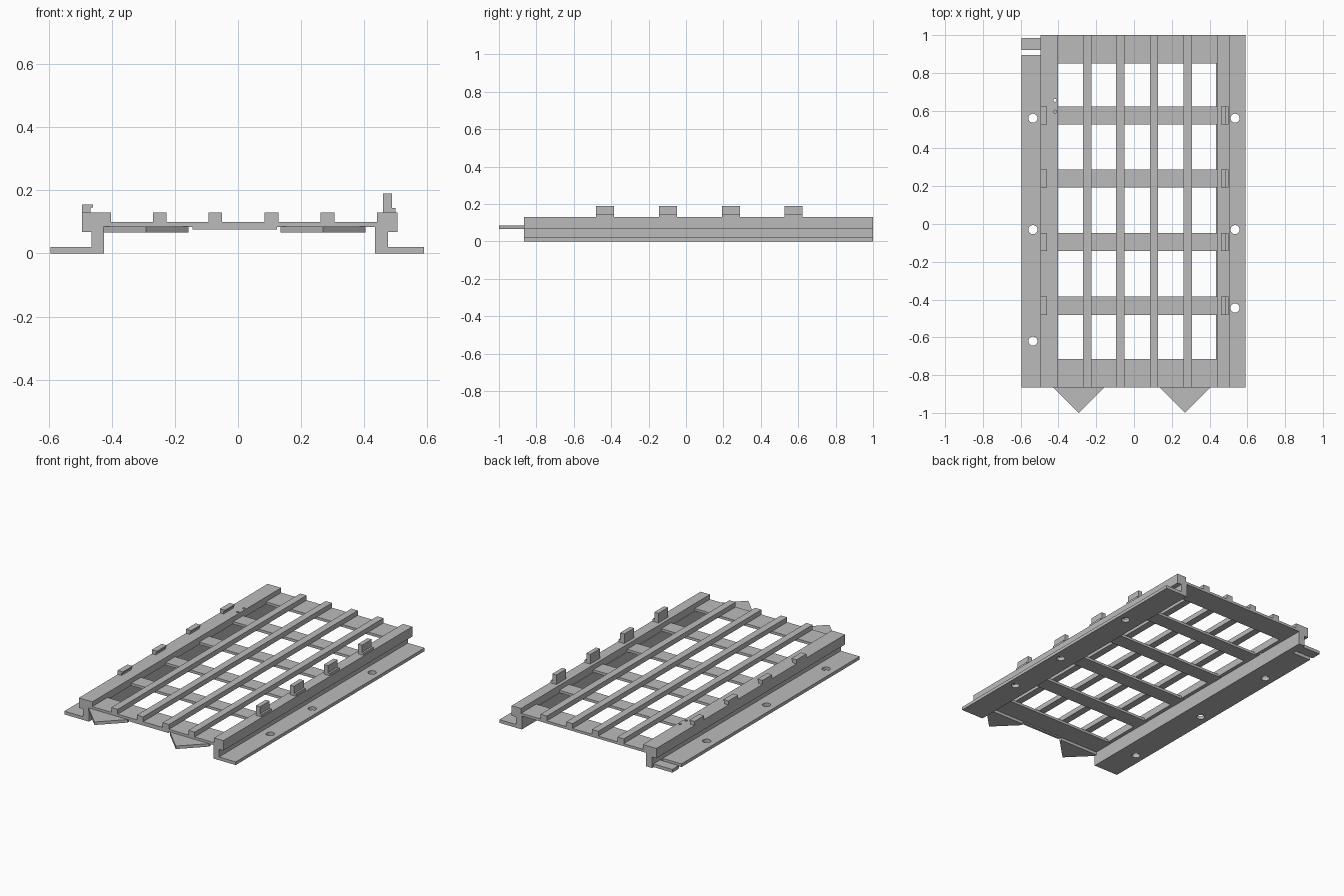
import bpy, bmesh
from mathutils import Matrix, Vector

cube = bpy.data.objects.get("Cube")
if cube:
    bpy.data.objects.remove(cube, do_unlink=True)

grey = bpy.data.materials.new("plain grey")
grey.use_nodes = True
colour = (0.5, 0.5, 0.5, 1)
grey.diffuse_color = colour
grey.node_tree.nodes["Principled BSDF"].inputs["Base Color"].default_value = colour


def finish(name, bm):
    bmesh.ops.recalc_face_normals(bm, faces=bm.faces)
    mesh = bpy.data.meshes.new(name)
    bm.to_mesh(mesh)
    bm.free()
    mesh.materials.append(grey)
    obj = bpy.data.objects.new(name, mesh)
    bpy.context.collection.objects.link(obj)
    return obj


def extrude(name, points, offset):
    """Close a polygon and sweep it along offset."""
    bm = bmesh.new()
    face = bm.faces.new([bm.verts.new(p) for p in points])
    swept = bmesh.ops.extrude_face_region(bm, geom=[face])
    moved = [v for v in swept["geom"] if isinstance(v, bmesh.types.BMVert)]
    bmesh.ops.translate(bm, verts=moved, vec=Vector(offset))
    return finish(name, bm)


def box(name, x, y, z):
    corners = [(x[0], y[0], z[0]), (x[1], y[0], z[0]), (x[1], y[1], z[0]), (x[0], y[1], z[0])]
    return extrude(name, corners, (0, 0, z[1] - z[0]))


def along_y(name, profile, start, end):
    return extrude(name, [(x, start, z) for x, z in profile], (0, end - start, 0))


def drill(target, cutters):
    """Subtract the cutters and keep them hidden."""
    for cutter in cutters:
        cutter.hide_render = True
        cutter.hide_viewport = True
        cutter.hide_set(True)
        mod = target.modifiers.new("cut", "BOOLEAN")
        mod.operation = "DIFFERENCE"
        mod.solver = "EXACT"
        mod.object = cutter


def pin(name, x, y, radius):
    bm = bmesh.new()
    bmesh.ops.create_cone(bm, cap_ends=True, segments=24, radius1=radius, radius2=radius,
                          depth=0.5, matrix=Matrix.Translation((x, y, 0.1)))
    return finish(name, bm)


FRONT, BACK = -0.865, 1.0
CROSS = [-0.4325, -0.0955, 0.24, 0.575]

# Side rails: foot flange, web and upper block in one section
left_rail = along_y("left_rail", [
    (0.435, 0), (0.59, 0), (0.59, 0.02), (0.475, 0.02), (0.475, 0.068),
    (0.505, 0.068), (0.505, 0.13), (0.44, 0.13), (0.44, 0.085), (0.435, 0.085)], FRONT, BACK)
right_rail = along_y("right_rail", [
    (-0.595, 0), (-0.425, 0), (-0.425, 0.085), (-0.402, 0.085), (-0.402, 0.13),
    (-0.495, 0.13), (-0.495, 0.068), (-0.465, 0.068), (-0.465, 0.02), (-0.595, 0.02)], FRONT, BACK)

# Screw holes, pin holes and the slots that separate the corner foot
drill(left_rail, [pin("left_hole_cutter", 0.535, y, 0.024) for y in (0.56, -0.03, -0.445)])
cutters = [pin("right_hole_cutter", -0.535, y, 0.024) for y in (0.56, -0.03, -0.62)]
cutters += [pin("pin_hole_cutter", -0.418, y, 0.008) for y in (0.595, 0.655)]
cutters += [box("slot_cutter", (-0.7, -0.466), span, (-0.1, 0.06))
            for span in ((0.895, 0.92), (0.985, 1.1))]
drill(right_rail, cutters)

# Flat cross bars
box("front_cross_bar", (-0.425, 0.441), (FRONT, -0.715), (0.084, 0.1))
box("back_cross_bar", (-0.425, 0.441), (0.85, BACK), (0.084, 0.1))
for y in CROSS:
    box("cross_bar", (-0.425, 0.441), (y - 0.048, y + 0.048), (0.084, 0.1))

# Raised bars running front to back
for x in (-0.248, -0.072, 0.106, 0.284):
    box("long_bar", (x - 0.022, x + 0.022), (FRONT, BACK), (0.099, 0.13))

# Clips standing on the rails
for y in CROSS:
    a, b = y - 0.048, y + 0.048
    along_y("left_clip", [(0.46, 0.129), (0.5, 0.129), (0.5, 0.145), (0.488, 0.145),
                          (0.488, 0.19), (0.46, 0.19)], a, b)
    along_y("right_clip", [(-0.495, 0.129), (-0.468, 0.129), (-0.468, 0.146), (-0.46, 0.146),
                           (-0.46, 0.155), (-0.495, 0.155)], a, b)

# Pointed lugs at the front edge
for x in (-0.292, 0.27):
    extrude("front_point", [(x, -1, 0.066), (x + 0.135, FRONT, 0.066), (x + 0.135, -0.85, 0.066),
                            (x - 0.135, -0.85, 0.066), (x - 0.135, FRONT, 0.066)], (0, 0, 0.019))
box("front_strip", (-0.145, 0.123), (FRONT, -0.85), (0.076, 0.085))
